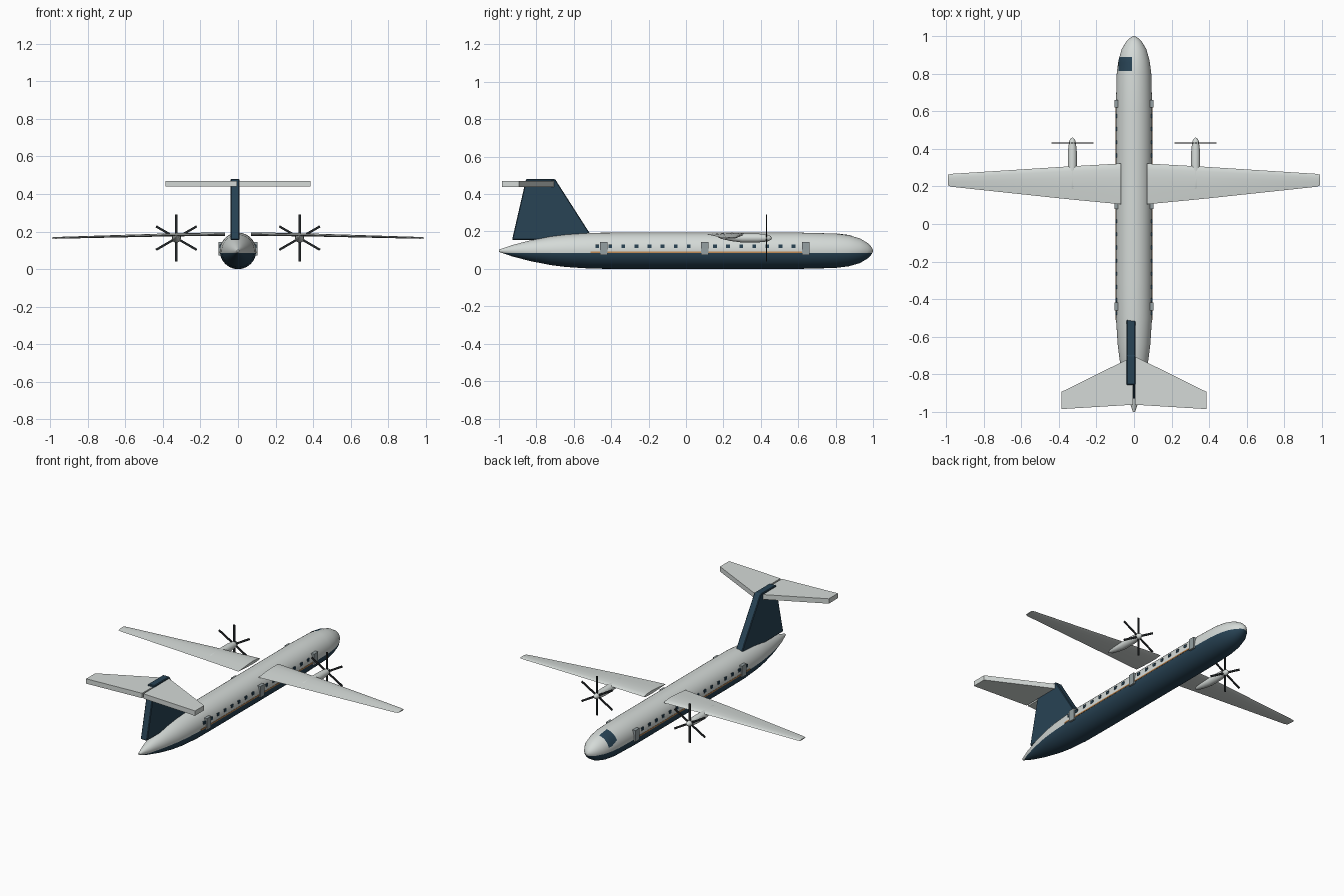
import bpy, bmesh, math
from mathutils import Matrix, Vector

cube = bpy.data.objects.get("Cube")
if cube:
    bpy.data.objects.remove(cube, do_unlink=True)


def material(name, rgb):
    m = bpy.data.materials.new(name)
    m.use_nodes = True
    m.diffuse_color = (*rgb, 1)
    m.node_tree.nodes["Principled BSDF"].inputs["Base Color"].default_value = (*rgb, 1)
    return m


WHITE = material("pale grey paint", (0.66, 0.70, 0.68))
NAVY = material("navy paint", (0.021, 0.056, 0.09))
ORANGE = material("orange stripe", (0.55, 0.26, 0.09))
GREY = material("door grey", (0.30, 0.35, 0.36))
BLACK = material("blade black", (0.016, 0.019, 0.021))


def finish(name, bm, mats, smooth=None):
    bmesh.ops.recalc_face_normals(bm, faces=bm.faces)
    me = bpy.data.meshes.new(name)
    bm.to_mesh(me)
    bm.free()
    for m in mats:
        me.materials.append(m)
    ob = bpy.data.objects.new(name, me)
    bpy.context.collection.objects.link(ob)
    if smooth:
        bpy.ops.object.select_all(action='DESELECT')
        ob.select_set(True)
        bpy.context.view_layer.objects.active = ob
        bpy.ops.object.shade_smooth_by_angle(angle=math.radians(smooth))
    return ob


def loft(bm, rings):
    """Skin a list of equal closed loops and cap both ends."""
    rows = [[bm.verts.new(p) for p in ring] for ring in rings]
    n = len(rows[0])
    for a, b in zip(rows, rows[1:]):
        for i in range(n):
            j = (i + 1) % n
            bm.faces.new((a[i], a[j], b[j], b[i]))
    bm.faces.new(rows[0])
    bm.faces.new(rows[-1])


def circle(x, y, z, r, n):
    return [(x + r * math.cos(math.tau * i / n), y, z + r * math.sin(math.tau * i / n))
            for i in range(n)]


def box(bm, centre, size, turn=Matrix()):
    mat = turn @ Matrix.Translation(centre) @ Matrix.Diagonal((*size, 1))
    bmesh.ops.create_cube(bm, size=1, matrix=mat)


# Fuselage: round body, navy belly cut along a level line
AXIS = 0.097
BODY = [(-1, .006), (-.93, .03), (-.83, .056), (-.72, .077), (-.64, .087), (-.5, .096),
        (-.3, .097), (.6, .097), (.8, .092), (.87, .083), (.93, .066), (.97, .042),
        (.99, .022), (1, .004)]


def body_radius(y):
    for (y0, r0), (y1, r1) in zip(BODY, BODY[1:]):
        if y <= y1:
            return r0 + (r1 - r0) * (y - y0) / (y1 - y0)
    return 0


bm = bmesh.new()
loft(bm, [circle(0, y, AXIS, r, 40) for y, r in BODY])
bmesh.ops.bisect_plane(bm, geom=bm.verts[:] + bm.edges[:] + bm.faces[:], dist=1e-5,
                       plane_co=(0, 0, 0.085), plane_no=(0, 0, 1))
for f in bm.faces:
    f.material_index = int(f.calc_center_median().z < 0.085)
finish("fuselage", bm, [WHITE, NAVY], 40)

# Cockpit window: thin patch following the nose
bm = bmesh.new()
N = 8
grid = []
for j in range(N + 1):
    y = 0.815 + 0.075 * j / N
    r = body_radius(y) + 0.002
    xs = [max(-0.083 + 0.073 * i / N, -r * 0.97) for i in range(N + 1)]
    grid.append([bm.verts.new((x, y, AXIS + math.sqrt(r * r - x * x))) for x in xs])
for j in range(N):
    for i in range(N):
        bm.faces.new((grid[j][i], grid[j][i + 1], grid[j + 1][i + 1], grid[j + 1][i]))
finish("cockpit_window", bm, [NAVY], 40)

# Side details: cabin windows, doors and stripe on both sides
DOORS = (-0.44, 0.10, 0.64)
win, door, stripe = bmesh.new(), bmesh.new(), bmesh.new()
for s in (-1, 1):
    for i in range(17):
        y = -0.475 + 0.07 * i
        if abs(y - DOORS[1]) > 0.03:
            box(win, (s * 0.092, y, 0.122), (0.012, 0.02, 0.018))
    for y in DOORS:
        box(door, (s * 0.094, y, 0.109), (0.02, 0.042, 0.072))
    box(stripe, (s * 0.095, 0.055, 0.09), (0.007, 1.13, 0.008))
finish("cabin_windows", win, [NAVY])
finish("doors", door, [GREY])
finish("side_stripes", stripe, [ORANGE])


# Wings: tapered aerofoil with slight droop
def aerofoil(x, front, back, z, thick):
    c = front - back
    half = [(0, 0), (.04, .5), (.15, .85), (.35, 1), (.65, .65)]
    pts = half + [(1, 0)] + [(t, -h * 0.6) for t, h in half[:0:-1]]
    return [(x, front - c * t, z + h * thick) for t, h in pts]


for side, s in (("left", 1), ("right", -1)):
    bm = bmesh.new()
    loft(bm, [aerofoil(s * 0.07, .322, .105, .184, .012),
              aerofoil(s * 0.37, .305, .134, .18, .01),
              aerofoil(s * 0.97, .267, .198, .165, .006),
              aerofoil(s * 0.99, .262, .205, .165, .004)])
    finish(side + "_wing", bm, [WHITE], 35)

    # Engine nacelle with rounded ends
    ex, ez = s * 0.328, 0.165
    bm = bmesh.new()
    loft(bm, [circle(ex, y, z, r, 20) for y, z, r in (
        (.165, .176, .003), (.19, .174, .014), (.24, .17, .021), (.30, ez, .024),
        (.38, ez, .024), (.422, ez, .02))])
    finish(side + "_nacelle", bm, [WHITE], 40)

    # Spinner
    bm = bmesh.new()
    loft(bm, [circle(ex, y, ez, r, 20) for y, r in (
        (.42, .019), (.44, .017), (.452, .011), (.46, .002))])
    finish(side + "_spinner", bm, [WHITE], 40)

    # Six propeller blades
    bm = bmesh.new()
    for k in range(6):
        turn = Matrix.Translation((ex, 0.43, ez)) @ Matrix.Rotation(k * math.pi / 3, 4, 'Y')
        box(bm, (0, 0, 0.067), (0.012, 0.005, 0.116), turn)
    finish(side + "_propeller", bm, [BLACK])

    # Tailplane half
    bm = bmesh.new()
    plan = [(.005, -.705), (.385, -.893), (.385, -.985), (.005, -.962)]
    loft(bm, [[(s * x, y, z) for x, y in plan] for z in (.439, .47)])
    finish(side + "_tailplane", bm, [WHITE])

# Tail fin with lightly bevelled edges
bm = bmesh.new()
fin = [(-.93, .155), (-.855, .48), (-.70, .48), (-.492, .155)]
loft(bm, [[(x, y, z) for y, z in fin] for x in (-.039, .007)])
bmesh.ops.bevel(bm, geom=bm.edges[:], offset=0.004, segments=1, affect='EDGES')
finish("tail_fin", bm, [NAVY])
